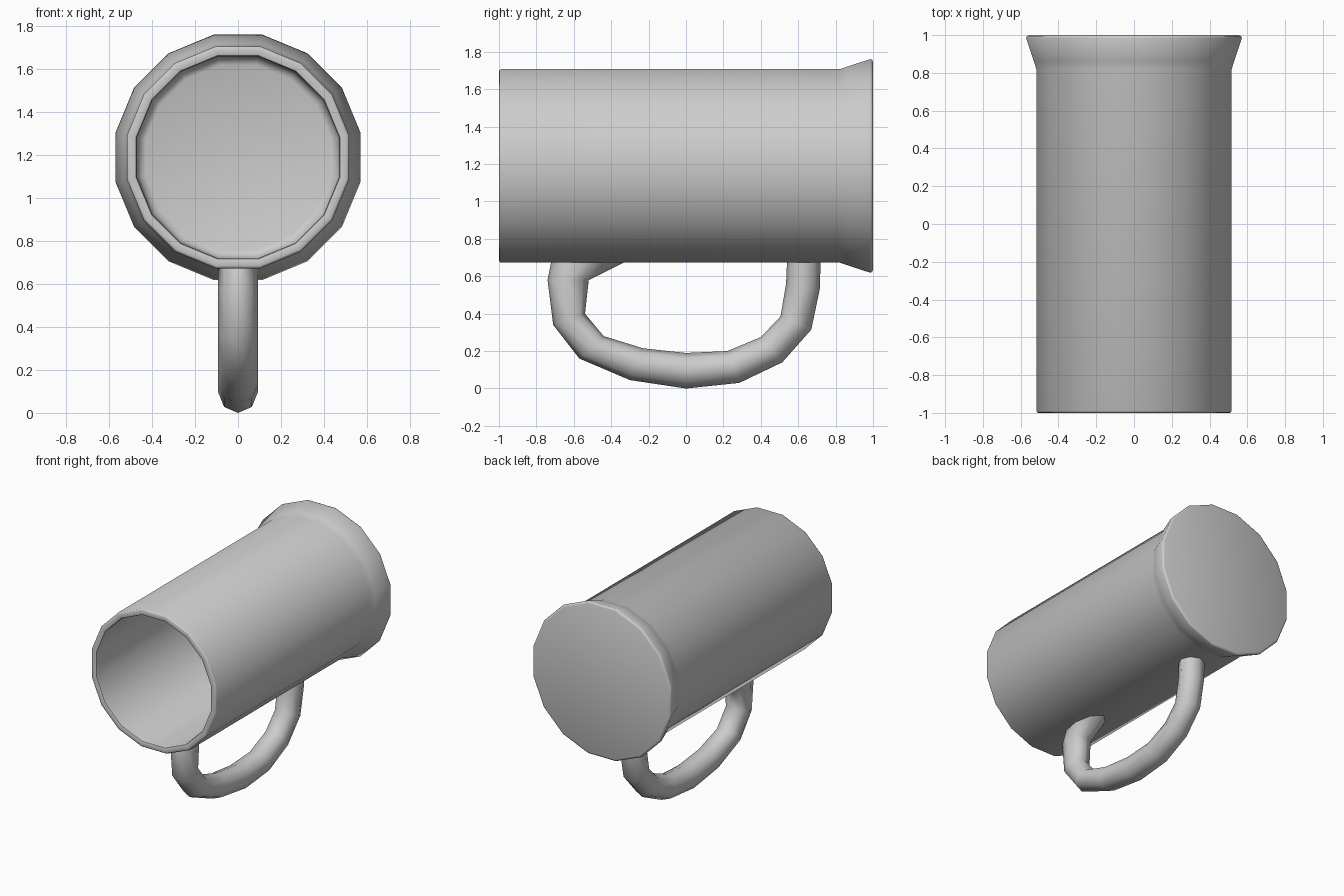
import bpy, bmesh, math

if "Cube" in bpy.data.objects:
    bpy.data.objects.remove(bpy.data.objects["Cube"])

CZ = 1.19   # height of the mug axis
SIDES = 16


def loft(name, rings, angle):
    """Skin a list of vertex rings, cap both ends, shade smooth by angle."""
    bm = bmesh.new()
    loops = [[bm.verts.new(p) for p in ring] for ring in rings]
    for a, b in zip(loops, loops[1:]):
        n = len(a)
        for i in range(n):
            j = (i + 1) % n
            bm.faces.new((a[i], a[j], b[j], b[i]))
    bm.faces.new(loops[0])
    bm.faces.new(loops[-1])
    bmesh.ops.recalc_face_normals(bm, faces=bm.faces)
    mesh = bpy.data.meshes.new(name)
    bm.to_mesh(mesh)
    bm.free()
    obj = bpy.data.objects.new(name, mesh)
    bpy.context.collection.objects.link(obj)
    bpy.ops.object.select_all(action='DESELECT')
    obj.select_set(True)
    bpy.context.view_layer.objects.active = obj
    bpy.ops.object.shade_smooth_by_angle(angle=math.radians(angle))
    return obj


def body_ring(y, flat):
    """16-gon around the mug axis; flat = distance from axis to the flats."""
    r = flat / math.cos(math.pi / SIDES)
    return [(r * math.cos(t), y, CZ + r * math.sin(t))
            for t in ((i + 0.5) * 2 * math.pi / SIDES for i in range(SIDES))]


# Mug body: base, flared foot, wall, rounded rim, inner wall and floor
profile = [(1.0, 0.555), (0.995, 0.567), (0.985, 0.571), (0.86, 0.53),
           (0.82, 0.517), (-0.99, 0.517), (-0.997, 0.513), (-1.0, 0.505),
           (-1.0, 0.482), (-0.997, 0.474), (-0.985, 0.47),
           (0.84, 0.47), (0.88, 0.455), (0.89, 0.43)]
loft("mug_body", [body_ring(y, f) for y, f in profile], 50)

# Handle: octagonal tube given by inner and outer edge points (y, z)
spans = [((-0.32, 0.68), (-0.72, 0.68)), ((-0.52, 0.58), (-0.74, 0.58)),
         ((-0.54, 0.40), (-0.71, 0.34)), ((-0.44, 0.28), (-0.57, 0.16)),
         ((-0.23, 0.215), (-0.30, 0.045)), ((0.0, 0.19), (0.0, 0.0)),
         ((0.22, 0.20), (0.285, 0.03)), ((0.40, 0.275), (0.515, 0.14)),
         ((0.505, 0.385), (0.67, 0.315)), ((0.535, 0.56), (0.715, 0.53)),
         ((0.54, 0.68), (0.72, 0.68))]


def handle_ring(inner, outer, width=0.092):
    ring = []
    for i in range(8):
        t = i * math.pi / 4
        k = (1 + math.cos(t)) / 2
        ring.append((width * math.sin(t),
                     inner[0] + (outer[0] - inner[0]) * k,
                     inner[1] + (outer[1] - inner[1]) * k))
    return ring


loft("handle", [handle_ring(a, b) for a, b in spans], 70)
